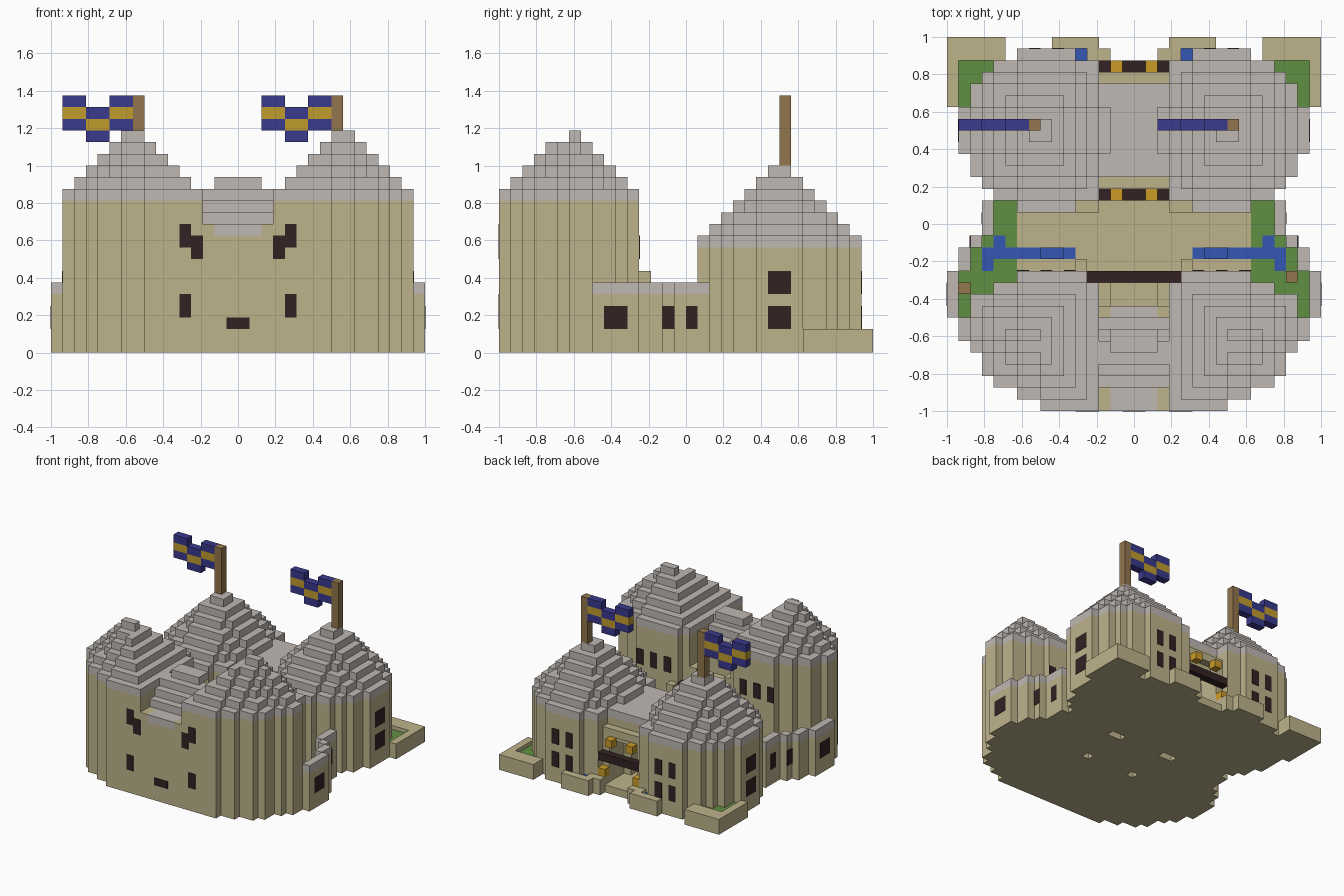
import bpy
import bmesh

default = bpy.data.objects.get("Cube")
if default:
    bpy.data.objects.remove(default, do_unlink=True)

UNIT = 1 / 16  # size of one block


def material(name, colour):
    mat = bpy.data.materials.new(name)
    mat.use_nodes = True
    mat.diffuse_color = (*colour, 1)
    mat.node_tree.nodes["Principled BSDF"].inputs["Base Color"].default_value = (*colour, 1)
    return mat


sand = material("sandstone", (.51, .45, .26))
stone = material("grey_roof_stone", (.52, .48, .45))
dark = material("dark_wood", (.034, .016, .017))
grass = material("grass_green", (.12, .28, .055))
water = material("water_blue", (.035, .095, .45))
navy = material("flag_navy", (.042, .041, .27))
gold = material("flag_gold", (.53, .33, .027))
lamp = material("lamp_yellow", (.6, .33, .02))
wood = material("pole_brown", (.29, .18, .075))


def build(name, layers, mat):
    """Stack block layers; each layer is (set of cells, bottom, top)."""
    bm = bmesh.new()

    def quad(*pts):
        bm.faces.new([bm.verts.new([c * UNIT for c in p]) for p in pts])

    for cells, lo, hi in layers:
        for x, y in cells:
            a, b = x + 1, y + 1
            quad((x, y, hi), (a, y, hi), (a, b, hi), (x, b, hi))
            quad((x, b, lo), (a, b, lo), (a, y, lo), (x, y, lo))
            if (x, y - 1) not in cells:
                quad((x, y, lo), (a, y, lo), (a, y, hi), (x, y, hi))
            if (a, y) not in cells:
                quad((a, y, lo), (a, b, lo), (a, b, hi), (a, y, hi))
            if (x, b) not in cells:
                quad((a, b, lo), (x, b, lo), (x, b, hi), (a, b, hi))
            if (x - 1, y) not in cells:
                quad((x, b, lo), (x, y, lo), (x, y, hi), (x, b, hi))
    bmesh.ops.remove_doubles(bm, verts=bm.verts, dist=.0001)
    mesh = bpy.data.meshes.new(name)
    bm.to_mesh(mesh)
    bm.free()
    mesh.materials.append(mat)
    obj = bpy.data.objects.new(name, mesh)
    bpy.context.collection.objects.link(obj)
    return obj


def rect(x0, x1, y0, y1):
    return {(x, y) for x in range(x0, x1) for y in range(y0, y1)}


def rows(start, spans):
    return {(x, start + i) for i, (a, b) in enumerate(spans) for x in range(a, b)}


def flip(cells):
    return {(-1 - x, y) for x, y in cells}


def both(cells):
    return cells | flip(cells)


def shrink(cells):
    return {(x, y) for x, y in cells
            if {(x + 1, y), (x - 1, y), (x, y + 1), (x, y - 1)} <= cells}


def plate(name, x, y, z, mat):
    """Thin box given by its spans in blocks."""
    bm = bmesh.new()
    bmesh.ops.create_cube(bm, size=1)
    for v in bm.verts:
        v.co = [(s[0] if c < 0 else s[1]) * UNIT for c, s in zip(v.co, (x, y, z))]
    mesh = bpy.data.meshes.new(name)
    bm.to_mesh(mesh)
    bm.free()
    mesh.materials.append(mat)
    bpy.context.collection.objects.link(bpy.data.objects.new(name, mesh))


# Tower footprints on the +x side
front_plan = rows(-16, [(3, 8), (3, 10), (3, 12), (3, 13), (3, 13), (3, 14), (3, 15),
                        (3, 15), (3, 14), (3, 14), (3, 12), (4, 10)])
half = [(5, 10), (3, 12), (3, 13), (2, 14), (2, 14), (1, 15), (1, 15)]
back_plan = rows(1, half + half[::-1])


def tower(name, plan, eave):
    build(name + "_wall", [(plan, 1, eave)], sand)
    layers, cells, z = [], plan, eave
    while cells:
        layers.append((cells, z, z + 1))
        cells, z = shrink(cells), z + 1
    build(name + "_roof", layers, stone)


for side, fix in (("left", set), ("right", flip)):
    tower(side + "_front_tower", fix(front_plan), 13)
    tower(side + "_back_tower", fix(back_plan), 9)

# Side walls of the courtyard
wall = both(rect(15, 16, -8, -4) | rect(14, 15, -4, -2) | rect(13, 14, -2, -1)
            | rect(12, 13, -1, 2))
build("side_wall", [(wall, 1, 5)], sand)
build("side_wall_cap", [(wall, 5, 6)], stone)

# Ground, grass and water
lawn = both(rect(10, 15, -8, -4) | rect(10, 14, -4, -2) | rect(10, 13, -2, -1)
            | rect(10, 12, -1, 2)) - both(front_plan)
corner = rect(11, 16, 10, 16)
planter = rect(3, 7, 14, 16)
ground = (both(front_plan | back_plan | corner | planter) | wall | lawn
          | rect(-10, 10, -4, 1) | rect(-3, 3, -16, 14) | both(rect(2, 3, 14, 15)))
build("ground", [(ground, 0, 1)], sand)
build("courtyard_grass", [(lawn, 1, 1.05)], grass)
stream = both(rect(5, 13, -3, -2) | rect(12, 13, -4, -3) | rect(11, 12, -2, -1))
build("stream", [(stream, 1, 1.12)], water)
build("stream_step", [(both(rect(6, 8, -3, -2)), 1, 1.3)], water)

# Planters behind the back towers
bed = rect(12, 15, 10, 14)
pool = rect(4, 5, 14, 15)
build("corner_planter", [(both(corner - bed - back_plan), 1, 2)], sand)
build("corner_grass", [(both(bed - back_plan), 1, 1.5)], grass)
build("gate_planter", [(both(planter - pool - back_plan), 1, 2)], sand)
build("planter_pool", [(both(pool), 1, 1.6)], water)

# Front hall between the tall towers, with a stepped roof
build("front_hall_wall", [(rect(-3, 3, -16, -7), 1, 10), (rect(-3, -2, -16, -7), 10, 11),
                          (rect(2, 3, -16, -7), 10, 11)], sand)
steps = [(-16, 11), (-14, 12), (-13, 13), (-12, 14)]
hall_roof = [(rect(-2, 2, -16, -7), 10, 11)]
hall_roof += [(rect(-3, 3, y, -6 - (z - 10)), z - 1, z) for y, z in steps[1:]]
hall_roof.append((rect(-2, 2, -11, -9), 14, 15))
build("front_hall_roof", hall_roof, stone)
build("front_hall_ledge", [(rect(-2, 2, -7, -5), 5, 8)], sand)
build("front_hall_side", [(both(rect(2, 3, -7, -5)), 1, 9)], sand)
build("front_hall_beam", [(rect(-4, 4, -5, -4), 6, 7)], dark)
build("front_hall_post", [(both(rect(4, 5, -4, -3)), 1, 7)], sand)

# Back gatehouse between the flag towers
build("gatehouse_slab", [(rect(-3, 3, 4, 12), 9, 10)], stone)
build("gatehouse_wall", [(rect(-3, 3, 4, 12), 6, 9), (both(rect(2, 3, 3, 13)), 1, 8)], sand)
for name, y_ledge, y_beam in (("inner_gate", 3, 2), ("outer_gate", 12, 13)):
    build(name + "_ledge", [(rect(-2, 2, y_ledge, y_ledge + 1), 7, 8)], sand)
    build(name + "_beam", [(rect(-3, 3, y_beam, y_beam + 1), 4, 5)], dark)
    posts = both(rect(2, 3, y_beam, y_beam + 1))
    build(name + "_lower_lamp", [(posts, 2, 3)], lamp)
    build(name + "_upper_lamp", [(both(rect(1, 2, y_beam, y_beam + 1)), 6, 7)], lamp)
    build(name + "_post", [(posts, 1, 2)], sand)
build("gate_step", [(both(rect(2, 3, 14, 15)), 1, 2)], sand)
build("inner_gate_buttress", [(both(rect(3, 5, 1, 2)), 1, 6)], sand)

# Flags and poles
for side, x in (("left", 8), ("right", -9)):
    build(side + "_pole", [(rect(x, x + 1, 8, 9), 15, 22)], wood)
    blue, yellow = [], []
    for i, drop in enumerate((0, 1, 0)):
        cells, z = rect(x - 2 * i - 2, x - 2 * i, 8, 9), 19 - drop
        blue += [(cells, z, z + 1), (cells, z + 2, z + 3)]
        yellow.append((cells, z + 1, z + 2))
    build(side + "_flag", blue, navy)
    build(side + "_flag_stripe", yellow, gold)

# Small posts in the yard
build("yard_post", [(rect(13, 14, -5, -4) | rect(-15, -14, -6, -5), 1, 4)], wood)

# Windows as thin dark plates: (first, last, bottom, top)
T = .06


def windows(name, axis, at, spans):
    depth = (at - T, at + T)
    for a, b, lo, hi in spans:
        for s in (1, -1):
            if axis == "y":
                plate(name, (min(a * s, b * s), max(a * s, b * s)), depth, (lo, hi), dark)
            else:
                plate(name, (s * at - T, s * at + T), (a, b), (lo, hi), dark)


windows("front_window", "y", -16, [(4, 5, 9, 11), (3, 4, 8, 10), (4, 5, 3, 5)])
plate("front_slot", (-1, 1), (-16 - T, -16 + T), (2, 3), dark)
windows("yard_window", "y", -4, [(5, 6, 8, 10), (7, 8, 8, 10), (9, 10, 8, 10)])
windows("back_window", "y", 15, [(x, x + 1, z, z + 2) for x in (6, 8) for z in (2, 5)])
windows("side_window", "x", 15, [(7, 9, 2, 4), (7, 9, 5, 7)])
for at, a, b in ((16, -7, -5), (14, -2, -1), (13, 0, 1)):
    windows("wall_window", "x", at, [(a, b, 2, 4)])
